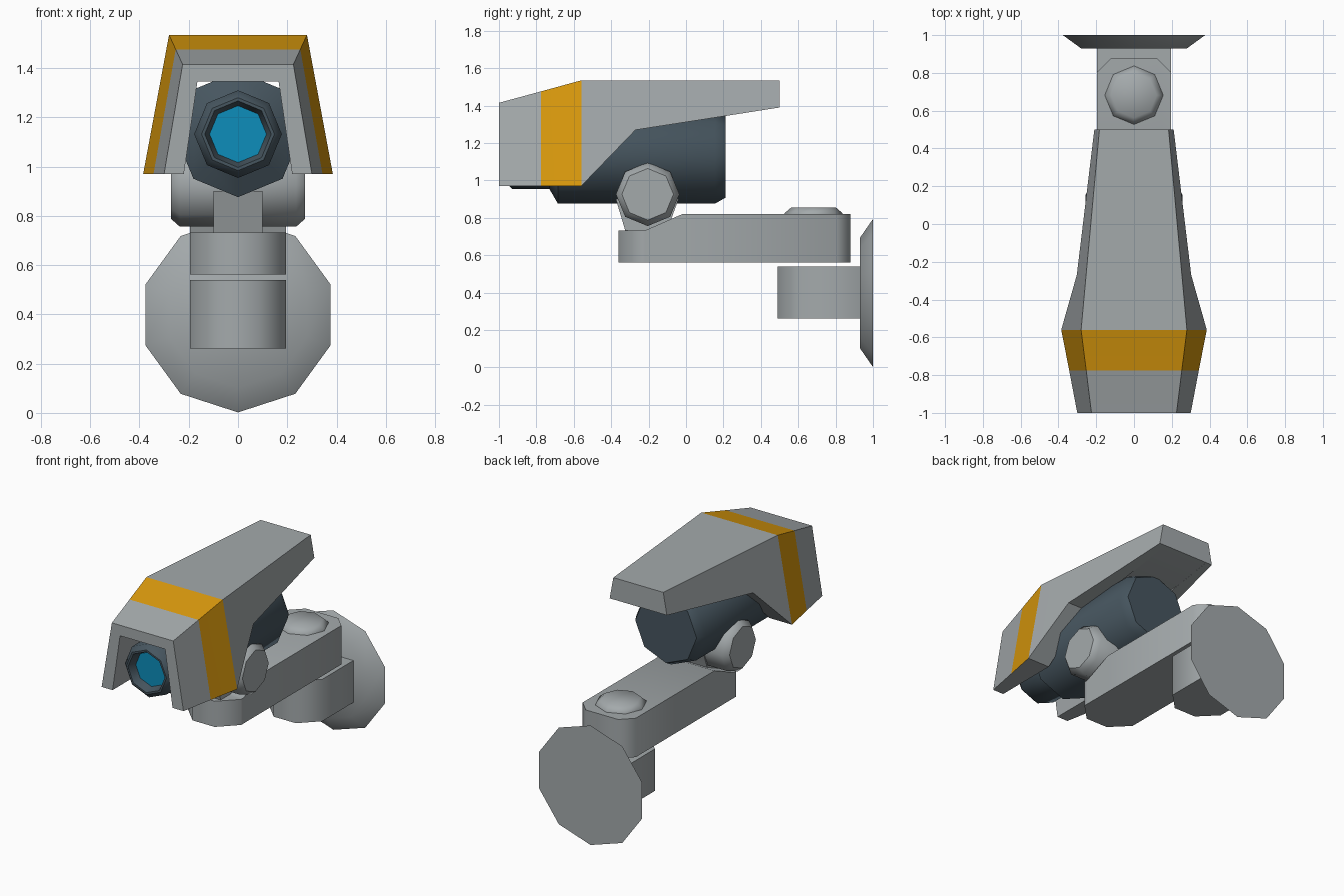
import bpy, bmesh, math
from mathutils import Vector

if "Cube" in bpy.data.objects:
    bpy.data.objects.remove(bpy.data.objects["Cube"])


def material(name, rgb):
    m = bpy.data.materials.new(name)
    m.diffuse_color = (*rgb, 1)
    m.use_nodes = True
    m.node_tree.nodes["Principled BSDF"].inputs["Base Color"].default_value = m.diffuse_color
    return m


GREY = material("light grey", (0.37, 0.40, 0.41))
DARK = material("dark slate", (0.062, 0.092, 0.115))
ORANGE = material("orange stripe", (0.70, 0.32, 0.004))
BLUE = material("lens blue", (0.004, 0.27, 0.50))


def finish(name, bm, mats, angle=50):
    bmesh.ops.recalc_face_normals(bm, faces=bm.faces)
    me = bpy.data.meshes.new(name)
    bm.to_mesh(me)
    bm.free()
    for m in mats:
        me.materials.append(m)
    for p in me.polygons:
        p.use_smooth = True
    me.set_sharp_from_angle(angle=math.radians(angle))
    ob = bpy.data.objects.new(name, me)
    bpy.context.collection.objects.link(ob)
    return ob


def place(axis, a, b, t):
    """Point (a, b) of a cross-section at position t along an axis."""
    return {"x": (t, a, b), "y": (a, t, b), "z": (a, b, t)}[axis]


def loft(rings):
    """Bridge closed rings of points and cap both ends."""
    bm = bmesh.new()
    loops = [[bm.verts.new(p) for p in r] for r in rings]
    n = len(loops[0])
    for lo, hi in zip(loops, loops[1:]):
        for i in range(n):
            j = (i + 1) % n
            bm.faces.new((lo[i], lo[j], hi[j], hi[i]))
    bm.faces.new(loops[0])
    bm.faces.new(loops[-1])
    return bm


def prism(axis, outline, lo, hi):
    return loft([[place(axis, a, b, t) for a, b in outline] for t in (lo, hi)])


def lathe(axis, centre, steps, sides=8):
    """Steps are (position, radius); one corner points straight up."""
    angles = [math.pi / 2 + math.tau * i / sides for i in range(sides)]
    return loft([[place(axis, centre[0] + r * math.cos(a), centre[1] + r * math.sin(a), t)
                  for a in angles] for t, r in steps])


def bar(y0, y1, c0, c1, w=0.195):
    """Plan outline of a bar with chamfers c0 in front and c1 behind."""
    right = [(w - c0, y0), (w, y0 + c0), (w, y1 - c1), (w - c1, y1)]
    return right + [(-x, y) for x, y in reversed(right)]


# Wall plate and fixed bracket
finish("wall_plate", lathe("y", (0, 0.398), [(0.93, 0.295), (1.0, 0.396)], 10), [GREY], 40)
finish("wall_bracket", prism("z", bar(0.49, 0.95, 0.114, 0.0001), 0.262, 0.54), [GREY])

# Swinging arm with its front end stepped down
bm = prism("z", bar(-0.36, 0.88, 0.114, 0.076), 0.562, 0.82)
for y in (-0.22, -0.02):
    bmesh.ops.bisect_plane(bm, geom=bm.verts[:] + bm.edges[:] + bm.faces[:],
                           plane_co=(0, y, 0), plane_no=(0, 1, 0))
for v in bm.verts:
    if v.co.z > 0.8 and v.co.y < -0.1:
        v.co.z = 0.732
finish("swing_arm", bm, [GREY])
finish("arm_pivot_cap", lathe("z", (0, 0.682), [(0.80, 0.155), (0.825, 0.155), (0.855, 0.12)]), [GREY])

# Tilt joint
finish("tilt_stem", prism("x", [(-0.315, 0.70), (-0.1, 0.70), (-0.08, 0.79),
                                (-0.04, 0.90), (-0.375, 0.90)], -0.10, 0.10), [GREY], 20)
finish("tilt_knob", lathe("x", (-0.205, 0.926), [(-0.272, 0.138), (-0.236, 0.17),
                                                 (0.236, 0.17), (0.272, 0.138)]), [GREY], 46)

# Camera body with recessed lens barrel
finish("camera_body", lathe("y", (0, 1.132), [
    (-0.90, 0.115), (-0.96, 0.135), (-0.96, 0.148), (-0.93, 0.178), (-0.73, 0.178),
    (-0.685, 0.256), (0.155, 0.256), (0.21, 0.225)]), [DARK], 46)
finish("lens", lathe("y", (0, 1.132), [(-0.906, 0.1155), (-0.899, 0.1155)]), [BLUE])

# Hood: U-shaped sections at (y, half width at top, top z, bottom z, side slope)
stations = [(-1.0, 0.225, 1.415, 0.97, 0.169), (-0.775, 0.253, 1.476, 0.97, 0.178),
            (-0.56, 0.28, 1.535, 0.97, 0.186), (-0.27, 0.2535, 1.535, 1.27, 0.186),
            (0.22, 0.2086, 1.535, 1.346, 0.186), (0.5, 0.183, 1.535, 1.39, 0.186)]
rings = []
for y, w, top, low, slope in stations:
    ceil = max(1.345, low + 0.0005)
    right = [(w, top), (w + slope * (top - low), low),
             (0.165 + 0.147 * max(0, 1.345 - low), low), (0.165, ceil)]
    rings.append([(x, y, z) for x, z in right] + [(-x, y, z) for x, z in reversed(right)])
bm = loft(rings)
for f in bm.faces:
    c = f.calc_center_median()
    outer = abs(c.x) > 0.27 and c.z > 1.0 or c.z > 1.45
    if -0.775 < c.y < -0.56 and outer:
        f.material_index = 1
finish("hood", bm, [GREY, ORANGE], 10)
